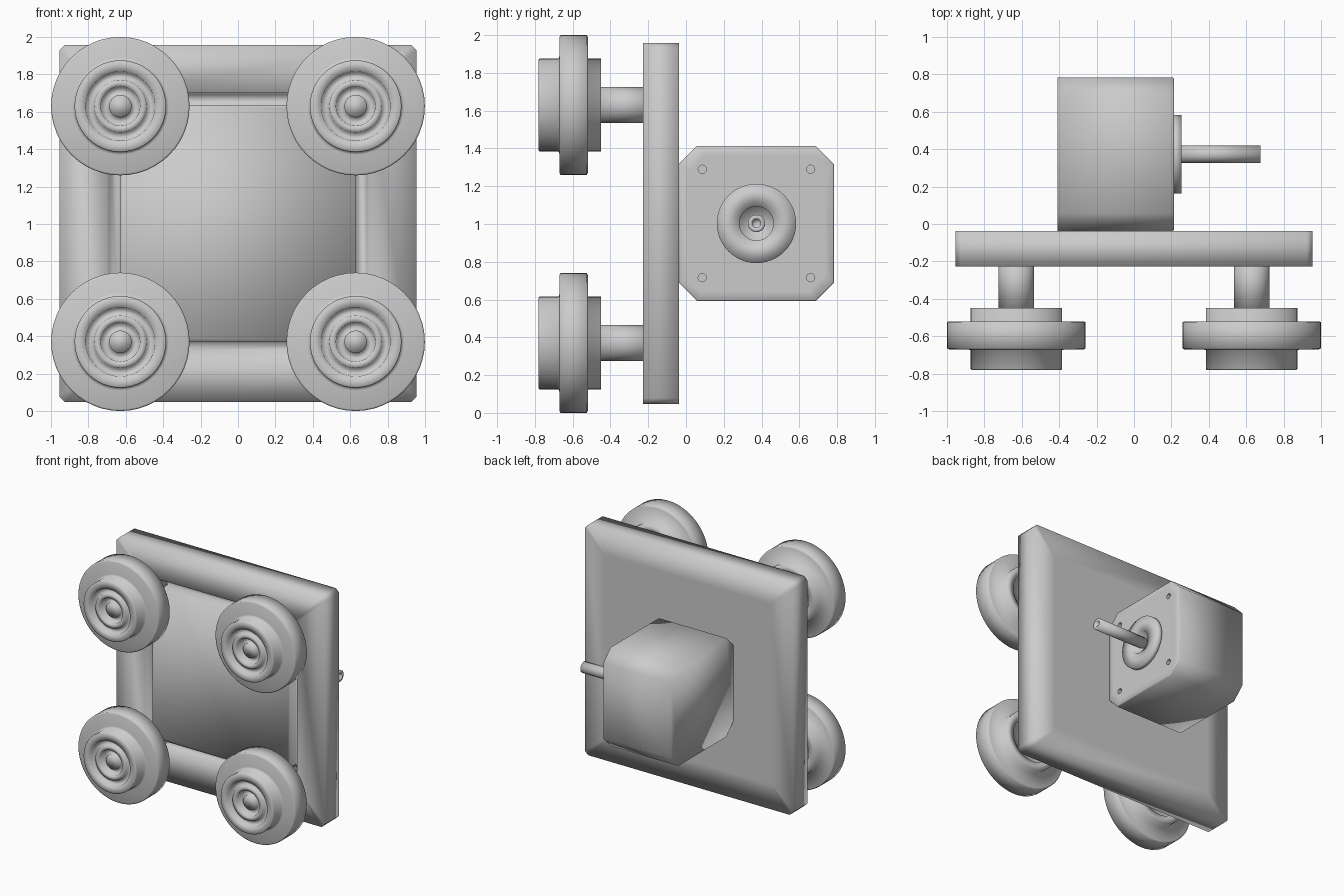
import bpy
import bmesh
import math

if "Cube" in bpy.data.objects:
    bpy.data.objects.remove(bpy.data.objects["Cube"], do_unlink=True)

grey = bpy.data.materials.new("light_grey")
grey.use_nodes = True
grey.diffuse_color = (0.6, 0.6, 0.6, 1)
grey.node_tree.nodes["Principled BSDF"].inputs["Base Color"].default_value = grey.diffuse_color


def circle(r, segments=48):
    return [(r * math.cos(2 * math.pi * i / segments),
             r * math.sin(2 * math.pi * i / segments)) for i in range(segments)]


def cut_square(half, cut):
    """Square outline with its corners cut off."""
    k = half - cut
    return [(half, -k), (half, k), (k, half), (-k, half),
            (-half, k), (-half, -k), (-k, -half), (k, -half)]


def loft(name, sections, axis, centre):
    """Join outlines, each an (outline, position along axis) pair, and cap both ends."""
    bm = bmesh.new()
    rings = []
    for outline, h in sections:
        if axis == "x":
            points = [(h, centre[1] + u, centre[2] + v) for u, v in outline]
        else:
            points = [(centre[0] + u, h, centre[2] + v) for u, v in outline]
        rings.append([bm.verts.new(p) for p in points])
    for a, b in zip(rings, rings[1:]):
        for i in range(len(a)):
            j = (i + 1) % len(a)
            bm.faces.new((a[i], a[j], b[j], b[i]))
    bm.faces.new(rings[0])
    bm.faces.new(rings[-1])
    bmesh.ops.recalc_face_normals(bm, faces=bm.faces[:])
    for f in bm.faces:
        f.smooth = True
    mesh = bpy.data.meshes.new(name)
    bm.to_mesh(mesh)
    bm.free()
    mesh.materials.append(grey)
    obj = bpy.data.objects.new(name, mesh)
    bpy.context.collection.objects.link(obj)
    return obj


def lathe(name, profile, axis, centre, segments=48):
    return loft(name, [(circle(r, segments), h) for r, h in profile], axis, centre)


# Base plate: flat back, and a groove around a raised centre panel in the front
loft("base_plate", [
    (cut_square(0.75, 0.02), -0.038),
    (cut_square(0.955, 0.03), -0.038),
    (cut_square(0.955, 0.03), -0.227),
    (cut_square(0.70, 0.02), -0.227),
    (cut_square(0.69, 0.02), -0.16),
    (cut_square(0.64, 0.02), -0.16),
    (cut_square(0.63, 0.02), -0.222),
], "y", (0, 0, 1.003))

# Flanged wheels with stepped bearing faces, each on a short axle
wheel_profile = [
    (0.09, -0.47), (0.18, -0.47), (0.18, -0.45), (0.245, -0.45),
    (0.245, -0.52), (0.36, -0.52), (0.37, -0.525), (0.37, -0.665),
    (0.36, -0.67), (0.26, -0.67), (0.245, -0.675), (0.245, -0.775),
    (0.24, -0.78), (0.185, -0.78), (0.18, -0.745), (0.145, -0.745),
    (0.14, -0.77), (0.105, -0.77), (0.10, -0.72), (0.06, -0.72),
    (0.06, -0.745),
]
for side, x in (("left", 0.629), ("right", -0.629)):
    for level, z in (("lower", 0.37), ("upper", 1.63)):
        lathe(f"{level}_{side}_wheel", wheel_profile, "y", (x, 0, z))
        lathe(f"{level}_{side}_axle", [(0.095, -0.15), (0.095, -0.48)], "y", (x, 0, z), 32)

# Motor housing with cut corners
motor = (0, 0.373, 1.003)
housing = loft("motor_housing", [
    (cut_square(0.41, 0.095), -0.41),
    (cut_square(0.41, 0.095), 0.208),
    (cut_square(0.404, 0.093), 0.214),
    (cut_square(0.36, 0.085), 0.214),
], "x", motor)

# Four mounting holes in the motor's front face
bpy.context.view_layer.objects.active = housing
for dy in (-0.287, 0.287):
    for dz in (-0.287, 0.287):
        cutter = lathe("hole_cutter", [(0.022, 0.12), (0.022, 0.3)], "x",
                       (0, motor[1] + dy, motor[2] + dz), 16)
        cutter.data.shade_flat()
        cutter.hide_render = True
        hole = housing.modifiers.new("hole", "BOOLEAN")
        hole.operation = "DIFFERENCE"
        hole.solver = "EXACT"
        hole.object = cutter
        bpy.ops.object.modifier_apply(modifier=hole.name)
        bpy.data.objects.remove(cutter, do_unlink=True)

# Round boss and hollow-tipped drive shaft
lathe("motor_boss", [(0.21, 0.2), (0.21, 0.253), (0.09, 0.253), (0.09, 0.222)], "x", motor)
lathe("drive_shaft", [(0.046, 0.2), (0.046, 0.676), (0.022, 0.676), (0.022, 0.62)],
      "x", motor, 32)
